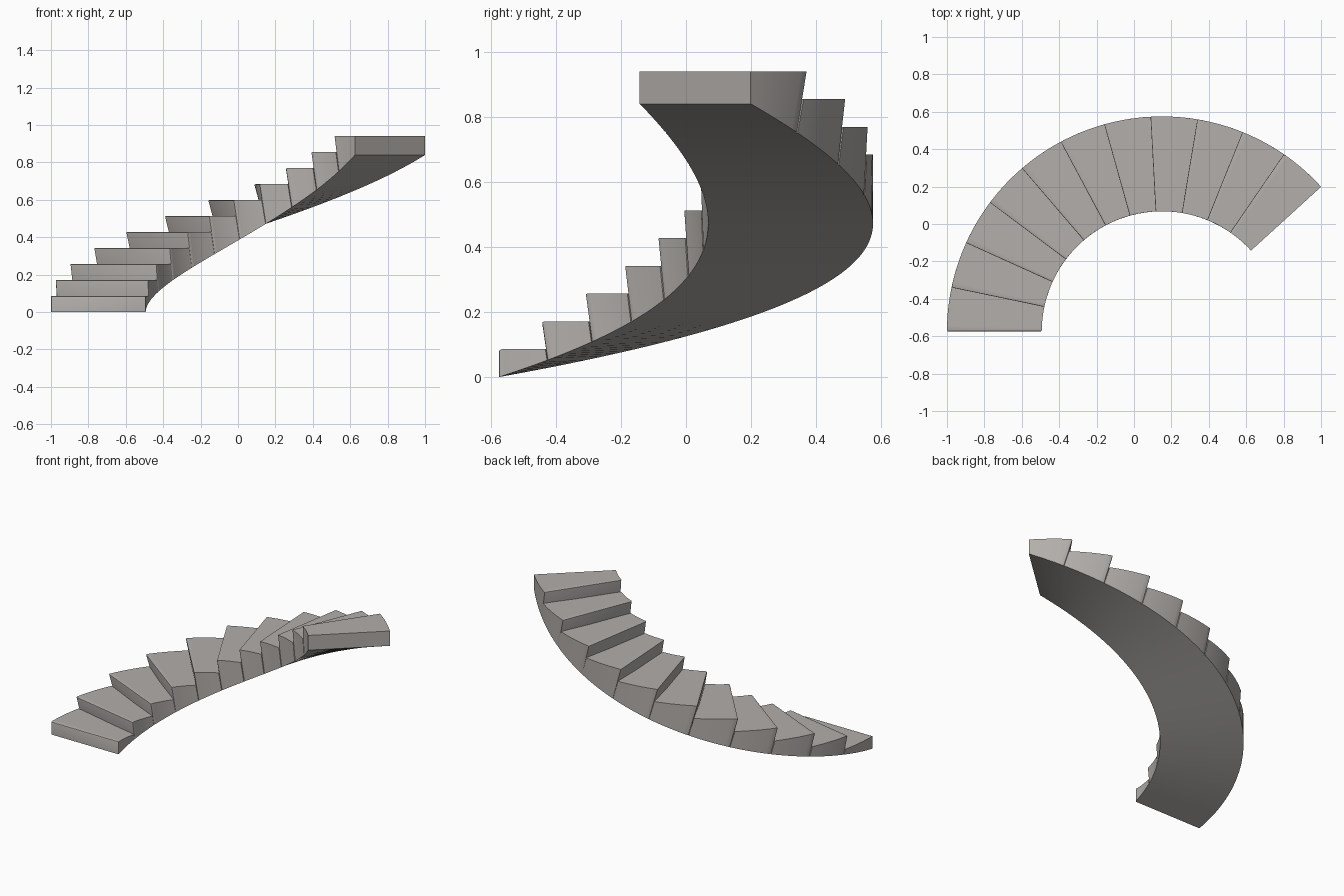
import bpy, bmesh
from math import radians, cos, sin

if "Cube" in bpy.data.objects:
    bpy.data.objects.remove(bpy.data.objects["Cube"])

CX, CY = 0.15, -0.575          # centre of the curve
R_IN, R_OUT = 0.643, 1.15
SWEEP, STEPS = 137.7, 11
RISE = 0.94 / STEPS
TURN = SWEEP / STEPS
NOSE, LEAN = 0.8, 1.1 / RISE   # nosing overhang and riser lean, in degrees
SEG = 8

# Warm grey stone
stone = bpy.data.materials.new("stone")
stone.diffuse_color = (0.45, 0.425, 0.405, 1)
stone.use_nodes = True
stone.node_tree.nodes["Principled BSDF"].inputs["Base Color"].default_value = stone.diffuse_color


def soffit(a):
    t = a / SWEEP
    return 0.50 * t + 0.34 * t * t


def riser_angle(i, z):
    # angle of the leaning riser of step i at height z
    if i == 0:
        return 0.0
    if i == STEPS:
        return SWEEP
    return i * TURN - NOSE + LEAN * ((i + 1) * RISE - z)


def point(a, r, z):
    w = radians(180 - a)
    return (CX + r * cos(w), CY + r * sin(w), z)


def make_step(i):
    top = (i + 1) * RISE
    top_a, top_b = riser_angle(i, top), riser_angle(i + 1, top)
    low_a = riser_angle(i, soffit(i * TURN))
    low_b = riser_angle(i + 1, soffit((i + 1) * TURN))
    bm = bmesh.new()
    rings = []
    for k in range(SEG + 1):
        f = k / SEG
        lo = low_a + (low_b - low_a) * f
        hi = top_a + (top_b - top_a) * f
        rings.append([bm.verts.new(p) for p in (
            point(lo, R_IN, soffit(lo)), point(lo, R_OUT, soffit(lo)),
            point(hi, R_OUT, top), point(hi, R_IN, top))])
    for p, q in zip(rings, rings[1:]):
        for j in range(4):
            m = (j + 1) % 4
            bm.faces.new((p[j], p[m], q[m], q[j]))
    bm.faces.new(rings[0])
    bm.faces.new(rings[-1])
    bmesh.ops.recalc_face_normals(bm, faces=bm.faces)
    # soften the nosing and the upright riser corners
    r = rings[0]
    edges = [bm.edges.get(pair) for pair in ((r[2], r[3]), (r[1], r[2]), (r[3], r[0]))]
    bmesh.ops.bevel(bm, geom=edges, offset=0.008, segments=2, profile=0.5,
                    affect='EDGES', clamp_overlap=True)
    mesh = bpy.data.meshes.new("step")
    bm.to_mesh(mesh)
    bm.free()
    mesh.materials.append(stone)
    obj = bpy.data.objects.new(f"step_{i + 1:02d}", mesh)
    bpy.context.collection.objects.link(obj)
    return obj


# Curved flight of wedge steps sharing one sweeping underside
steps = [make_step(i) for i in range(STEPS)]
for s in steps:
    s.select_set(True)
bpy.context.view_layer.objects.active = steps[0]
bpy.ops.object.shade_smooth_by_angle(angle=radians(30))
